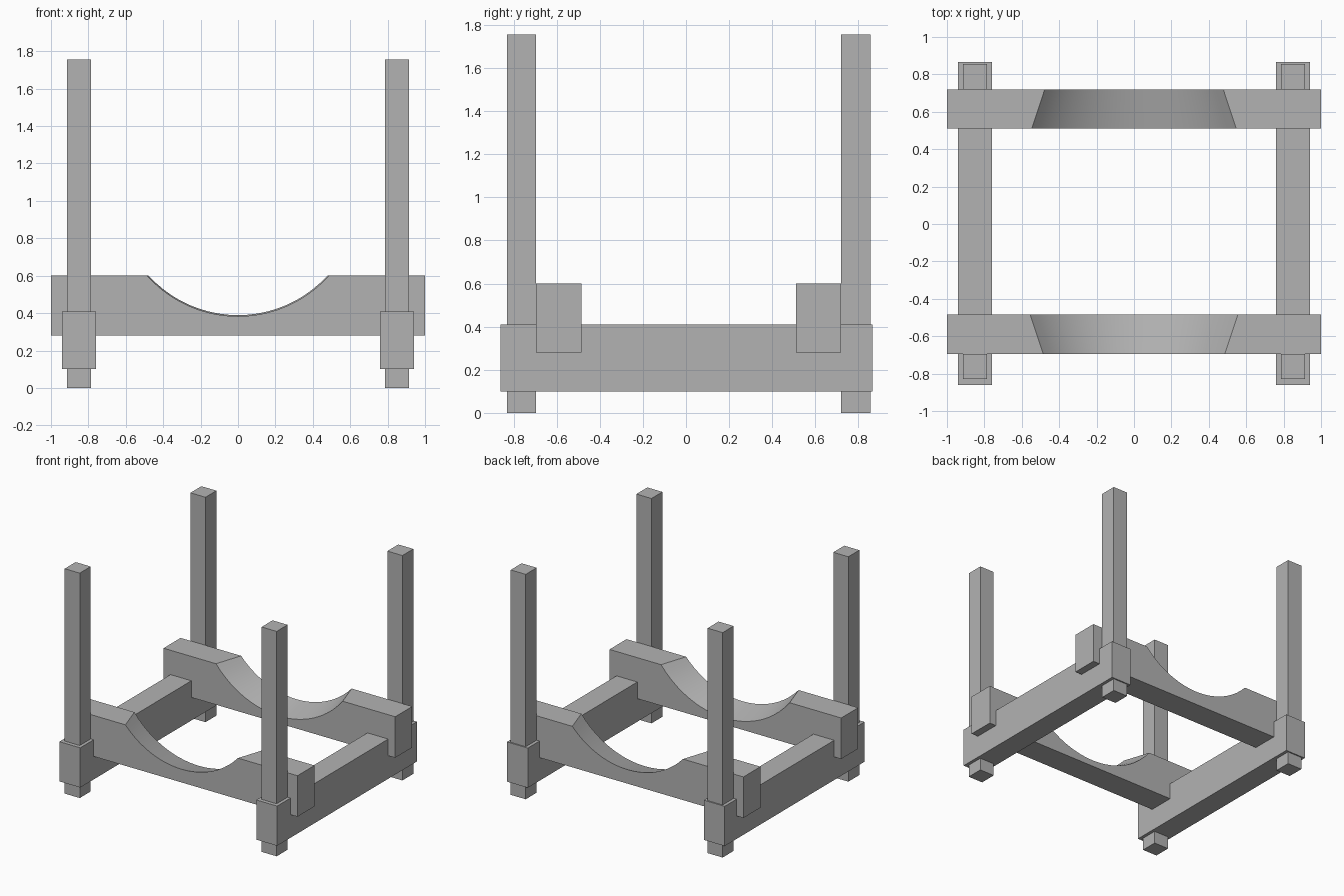
import bpy, bmesh, math

cube = bpy.data.objects.get("Cube")
if cube:
    bpy.data.objects.remove(cube, do_unlink=True)

grey = bpy.data.materials.new("plain_grey")
grey.use_nodes = True
colour = (0.45, 0.45, 0.45, 1)
grey.diffuse_color = colour
grey.node_tree.nodes["Principled BSDF"].inputs["Base Color"].default_value = colour


def add_object(name, bm):
    bmesh.ops.recalc_face_normals(bm, faces=bm.faces[:])
    mesh = bpy.data.meshes.new(name)
    bm.to_mesh(mesh)
    bm.free()
    mesh.materials.append(grey)
    obj = bpy.data.objects.new(name, mesh)
    bpy.context.collection.objects.link(obj)
    return obj


def box(name, low, high):
    bm = bmesh.new()
    bmesh.ops.create_cube(bm, size=1)
    for v in bm.verts:
        v.co = [(a + b) / 2 + c * (b - a) for a, b, c in zip(low, high, v.co)]
    return add_object(name, bm)


BOTTOM, TOP, ARC_CENTRE, SEGMENTS = 0.28, 0.6, 1.035, 20


def cradle_outline(y):
    """Beam outline with a round hollow that widens toward the middle."""
    half = 0.55 - 0.33 * (abs(y) - 0.5)
    radius = math.hypot(half, ARC_CENTRE - TOP)
    sweep = math.asin(half / radius)
    points = [(-1, y, TOP), (-1, y, BOTTOM), (1, y, BOTTOM), (1, y, TOP)]
    for i in range(SEGMENTS + 1):
        a = sweep * (1 - 2 * i / SEGMENTS)
        points.append((radius * math.sin(a), y, ARC_CENTRE - radius * math.cos(a)))
    return points


def cradle(name, y0, y1):
    bm = bmesh.new()
    near = [bm.verts.new(p) for p in cradle_outline(y0)]
    far = [bm.verts.new(p) for p in cradle_outline(y1)]
    bm.faces.new(near)
    bm.faces.new(far)
    count = len(near)
    for i in range(count):
        j = (i + 1) % count
        face = bm.faces.new((near[i], near[j], far[j], far[i]))
        face.smooth = 4 <= i < count - 1
    # keep the hollow's rim crisp
    for edge in bm.edges:
        edge.smooth = all(f.smooth for f in edge.link_faces)
    return add_object(name, bm)


# Cross beams with the round hollow
cradle("front_cradle_beam", -0.695, -0.485)
cradle("back_cradle_beam", 0.51, 0.72)

# Side rails and corner posts
for side, s in (("left", 1), ("right", -1)):
    x0, x1 = sorted((0.76 * s, 0.94 * s))
    box(side + "_rail", (x0, -0.86, 0.1), (x1, 0.865, 0.41))
    x0, x1 = sorted((0.785 * s, 0.915 * s))
    for end, y0, y1 in (("front", -0.83, -0.695), ("back", 0.72, 0.855)):
        box(end + "_" + side + "_post", (x0, y0, 0), (x1, y1, 1.755))
